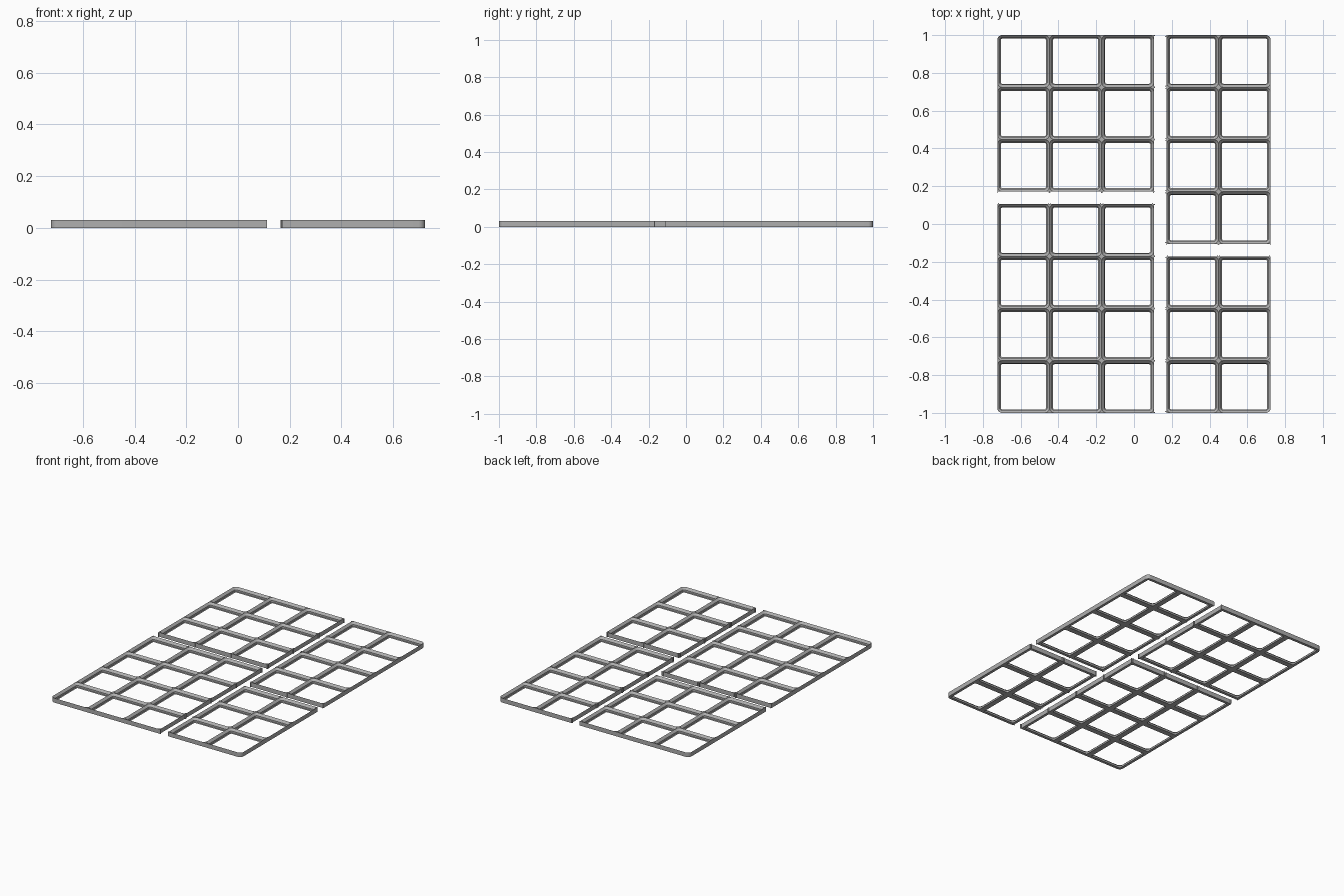
import bpy
import bmesh
import math
from mathutils import Vector

cube = bpy.data.objects.get("Cube")
if cube:
    bpy.data.objects.remove(cube)

MM = 2 / 304              # seven cells plus one gap fill the long side
CELL = 42 * MM
HEIGHT = 4.65 * MM
HALF_X, HALF_Y = 110 * MM, 1.0
SEGMENTS = 8              # steps in each rounded corner
CORNERS = [(1, 1), (-1, 1), (-1, -1), (1, -1)]
# Wall section of a cell: inset, corner radius, height
SECTION = [(2.85, 1.15, 0), (2.15, 1.85, 0.7), (2.15, 1.85, 2.5), (0, 4, 4.65)]
# Half outlines of the joint halves: outward, sideways
TAB = [(-.006, 0), (-.006, .003), (0, .003), (.003, .005), (.006, .003), (.006, 0)]
PRONG = [(-.004, .005), (-.004, .009), (.003, .009), (.006, .007), (.006, .004), (.002, .006)]

grey = bpy.data.materials.new("mid grey")
grey.use_nodes = True
colour = (0.43, 0.43, 0.43, 1)
grey.diffuse_color = colour
grey.node_tree.nodes["Principled BSDF"].inputs["Base Color"].default_value = colour


def ring(bm, cx, cy, inset, radii, z):
    """Rounded square; a zero radius keeps that corner sharp."""
    verts = []
    half = CELL / 2 - inset
    for k, (sx, sy) in enumerate(CORNERS):
        r = radii[k]
        for i in range(SEGMENTS + 1):
            a = math.pi / 2 * (k + i / SEGMENTS)
            verts.append(bm.verts.new((cx + sx * (half - r) + r * math.cos(a),
                                       cy + sy * (half - r) + r * math.sin(a), z)))
    return verts


def bridge(bm, a, b, keep=lambda i: True):
    n = len(a)
    for i in range(n):
        j = (i + 1) % n
        if keep(i):
            bm.faces.new((a[i], a[j], b[j], b[i]))


def add_cell(bm, cx, cy, round_corner, open_sides):
    """One square opening; open_sides are top, left, bottom, right walls."""
    radii = [4 * MM if k == round_corner else 0 for k in range(4)]
    low = ring(bm, cx, cy, 0, radii, 0)
    high = ring(bm, cx, cy, 0, radii, HEIGHT)
    loops = [low]
    loops += [ring(bm, cx, cy, i * MM, [r * MM] * 4, z * MM) for i, r, z in SECTION]
    loops.append(high)
    for a, b in zip(loops, loops[1:]):
        bridge(bm, a, b)

    def is_outside(i):
        k, step = divmod(i, SEGMENTS + 1)
        return open_sides[k] if step == SEGMENTS else k == round_corner
    bridge(bm, high, low, is_outside)


def add_joint(bm, origin, outward, sideways, outline):
    """Upright prism for one half of a joint."""
    bottom = [bm.verts.new(origin + outward * u + sideways * v) for u, v in outline]
    top = [bm.verts.new(p.co + Vector((0, 0, HEIGHT))) for p in bottom]
    faces = [bm.faces.new(bottom), bm.faces.new(top)]
    n = len(bottom)
    for i in range(n):
        j = (i + 1) % n
        faces.append(bm.faces.new((bottom[i], bottom[j], top[j], top[i])))
    bmesh.ops.recalc_face_normals(bm, faces=faces)


def joint_row(bm, start, along, count, outward, outline):
    """Joints at the end of every rib; the end ones are halved."""
    for i in range(count + 1):
        for side in (-1, 1):
            if 0 <= i + side <= count:
                add_joint(bm, start + along * CELL * i, outward, along * side, outline)


def make_panel(name, sx, sy, cols, rows):
    """sx, sy give the outer corner that the panel fills."""
    bm = bmesh.new()
    x0 = -HALF_X if sx < 0 else HALF_X - cols * CELL
    y0 = -HALF_Y if sy < 0 else HALF_Y - rows * CELL
    outer_col = 0 if sx < 0 else cols - 1
    outer_row = 0 if sy < 0 else rows - 1
    for c in range(cols):
        for r in range(rows):
            outer = (c, r) == (outer_col, outer_row)
            corner = CORNERS.index((sx, sy)) if outer else None
            sides = (r == rows - 1, c == 0, r == 0, c == cols - 1)
            add_cell(bm, x0 + (c + .5) * CELL, y0 + (r + .5) * CELL, corner, sides)
    bmesh.ops.remove_doubles(bm, verts=bm.verts[:], dist=1e-5)
    bmesh.ops.recalc_face_normals(bm, faces=bm.faces[:])

    # Joints along the two edges that meet other panels
    X, Y = Vector((1, 0, 0)), Vector((0, 1, 0))
    x_edge = x0 + cols * CELL if sx < 0 else x0
    y_edge = y0 + rows * CELL if sy < 0 else y0
    joint_row(bm, Vector((x_edge, y0, 0)), Y, rows, X * -sx, TAB if sx < 0 else PRONG)
    joint_row(bm, Vector((x0, y_edge, 0)), X, cols, Y * -sy, PRONG if sy < 0 else TAB)

    mesh = bpy.data.meshes.new(name)
    bm.to_mesh(mesh)
    bm.free()
    mesh.materials.append(grey)
    panel = bpy.data.objects.new(name, mesh)
    bpy.context.collection.objects.link(panel)
    bpy.ops.object.select_all(action='DESELECT')
    panel.select_set(True)
    bpy.context.view_layer.objects.active = panel
    bpy.ops.object.shade_smooth_by_angle(angle=math.radians(30))


make_panel("front_right_panel", -1, -1, 3, 4)
make_panel("back_right_panel", -1, 1, 3, 3)
make_panel("front_left_panel", 1, -1, 2, 3)
make_panel("back_left_panel", 1, 1, 2, 4)
